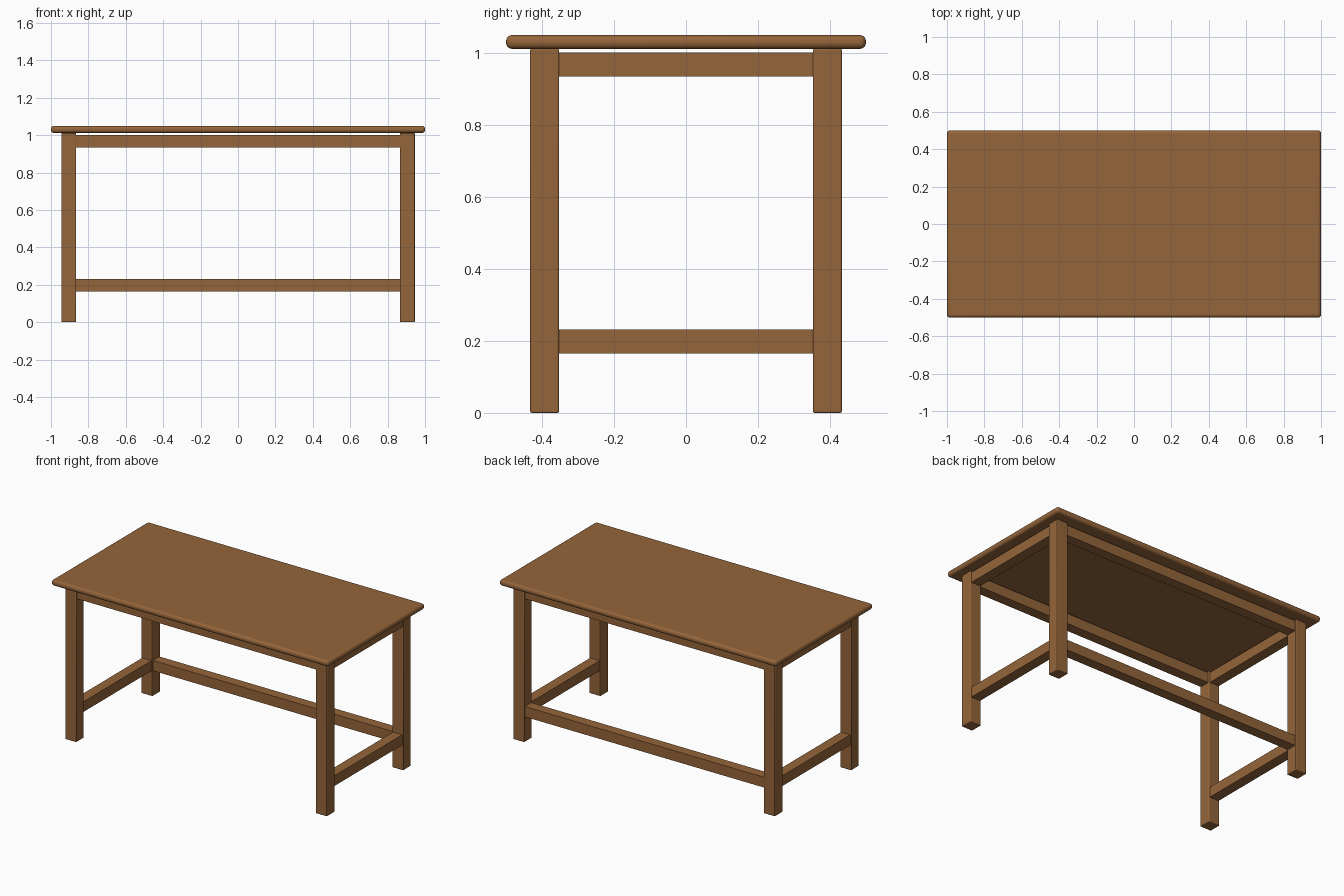
import bpy

cube = bpy.data.objects.get("Cube")
if cube:
    bpy.data.objects.remove(cube, do_unlink=True)

# Wood material
wood = bpy.data.materials.new("warm brown wood")
wood.use_nodes = True
colour = (0.3, 0.13, 0.043, 1)
wood.diffuse_color = colour
wood.node_tree.nodes["Principled BSDF"].inputs["Base Color"].default_value = colour


def board(name, centre, size, bevel=0, segments=1):
    """A box with optional rounded edges."""
    bpy.ops.mesh.primitive_cube_add(size=1, location=centre)
    obj = bpy.context.object
    obj.name = name
    obj.scale = size
    bpy.ops.object.transform_apply(location=False, rotation=False, scale=True)
    obj.data.materials.append(wood)
    if bevel:
        mod = obj.modifiers.new("rounded edges", 'BEVEL')
        mod.width = bevel
        mod.segments = segments
        bpy.ops.object.shade_smooth_by_angle()
    return obj


LEG_X, LEG_Y = 0.905, 0.393
LEG, RAIL = 0.08, 0.067
LEG_TOP, TABLE_TOP = 1.012, 1.05
APRON_Z, STRETCHER_Z = 0.968, 0.198
LONG, SHORT = 2 * LEG_X - LEG, 2 * LEG_Y - LEG

# Table top
board("table_top", (0, 0, (LEG_TOP + TABLE_TOP) / 2),
      (2, 1, TABLE_TOP - LEG_TOP), 0.016, 4)

# Legs
for side, sx in (("left", 1), ("right", -1)):
    for end, sy in (("front", -1), ("back", 1)):
        board(f"{end}_{side}_leg", (sx * LEG_X, sy * LEG_Y, LEG_TOP / 2),
              (LEG, LEG, LEG_TOP), 0.004, 2)

# Side aprons and stretchers
for side, sx in (("left", 1), ("right", -1)):
    for part, z in (("apron", APRON_Z), ("stretcher", STRETCHER_Z)):
        board(f"{side}_{part}", (sx * LEG_X, 0, z), (RAIL, SHORT, RAIL))

# Long aprons, and one long stretcher at the back only
for part, y, z in (("front_apron", -LEG_Y, APRON_Z),
                   ("back_apron", LEG_Y, APRON_Z),
                   ("back_stretcher", LEG_Y, STRETCHER_Z)):
    board(part, (0, y, z), (LONG, RAIL, RAIL))
